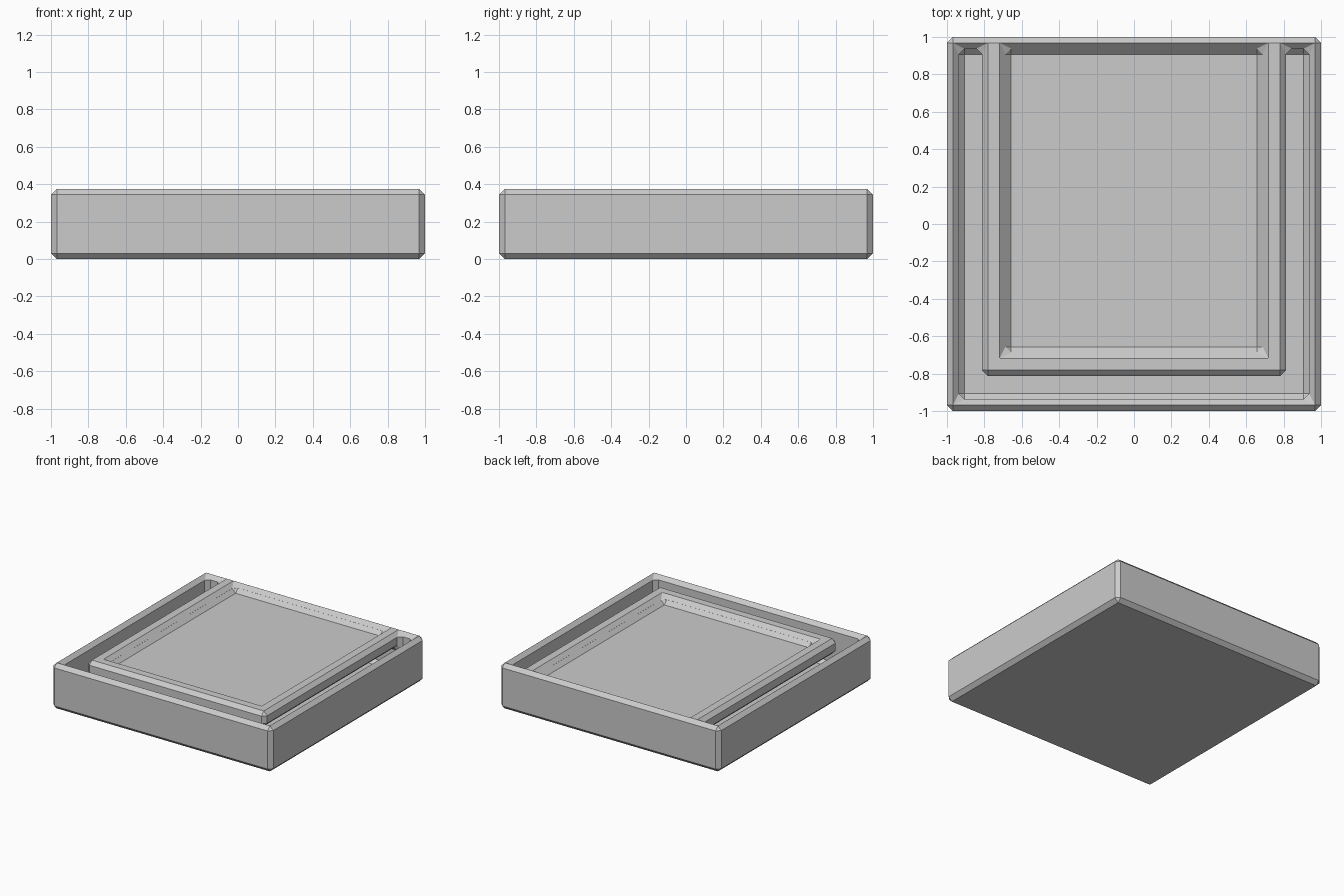
import bpy, bmesh

if "Cube" in bpy.data.objects:
    bpy.data.objects.remove(bpy.data.objects["Cube"])

# Grid planes on which the walls, plate and tray recess lie
XS = [-1, -0.9375, -0.8125, -0.6875, 0.6875, 0.8125, 0.9375, 1]
YS = [-1, -0.9375, -0.8125, -0.6875, 0.9375, 1]
ZS = [0, 0.0625, 0.25, 0.3125, 0.375]
CHAMFER = 0.031


def solid(i, j, k):
    """Is the grid cell filled?"""
    if not (0 <= i < len(XS) - 1 and 0 <= j < len(YS) - 1 and 0 <= k < len(ZS) - 1):
        return False
    x = abs(XS[i] + XS[i + 1]) / 2
    y = (YS[j] + YS[j + 1]) / 2
    z = (ZS[k] + ZS[k + 1]) / 2
    if x > 0.9375 or abs(y) > 0.9375 or z < 0.0625:
        return True                                   # outer walls and floor
    in_plate = x < 0.8125 and y > -0.8125 and z > 0.25
    in_tray = x < 0.6875 and y > -0.6875 and z > 0.3125
    return in_plate and not in_tray                   # plate held by the back wall


bm = bmesh.new()
verts = {}


def vert(p):
    if p not in verts:
        verts[p] = bm.verts.new((XS[p[0]], YS[p[1]], ZS[p[2]]))
    return verts[p]


# Skin every filled cell where it borders an empty one
for i in range(len(XS) - 1):
    for j in range(len(YS) - 1):
        for k in range(len(ZS) - 1):
            if not solid(i, j, k):
                continue
            for axis in range(3):
                for side in (0, 1):
                    n = [i, j, k]
                    n[axis] += 1 if side else -1
                    if solid(*n):
                        continue
                    u, v = (axis + 1) % 3, (axis + 2) % 3
                    quad = []
                    for du, dv in ((0, 0), (1, 0), (1, 1), (0, 1)):
                        p = [i, j, k]
                        p[axis] += side
                        p[u] += du
                        p[v] += dv
                        quad.append(vert(tuple(p)))
                    bm.faces.new(quad if side else quad[::-1])

# Chamfer all sharp edges, inside and outside
bm.normal_update()
sharp = [e for e in bm.edges if e.calc_face_angle(0) > 0.5]
bmesh.ops.bevel(bm, geom=sharp, offset=CHAMFER, offset_type='OFFSET', segments=1,
                profile=0.5, affect='EDGES', clamp_overlap=False)
bmesh.ops.dissolve_limit(bm, angle_limit=0.01, verts=bm.verts[:], edges=bm.edges[:])
bm.normal_update()

mesh = bpy.data.meshes.new("tray_box")
bm.to_mesh(mesh)
bm.free()
box = bpy.data.objects.new("tray_box", mesh)
bpy.context.collection.objects.link(box)

grey = bpy.data.materials.new("light grey")
grey.diffuse_color = (0.6, 0.6, 0.6, 1)
grey.use_nodes = True
grey.node_tree.nodes["Principled BSDF"].inputs["Base Color"].default_value = grey.diffuse_color
mesh.materials.append(grey)
